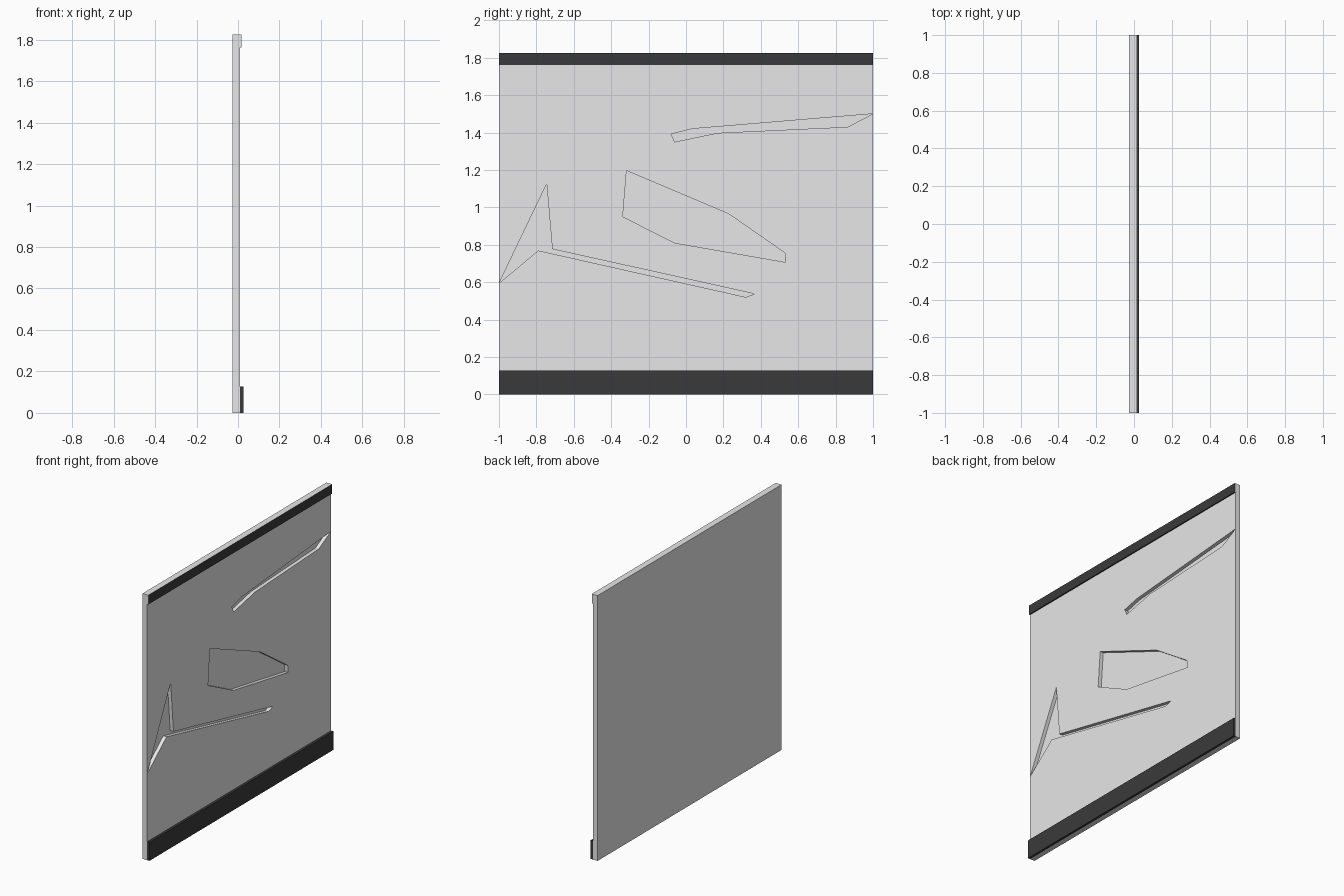
import bpy, bmesh

if "Cube" in bpy.data.objects:
    bpy.data.objects.remove(bpy.data.objects["Cube"])

BACK, FACE, FLOOR = -0.027, 0.009, -0.016   # x of wall back, wall face, recess floor
HEIGHT = 1.826


def material(name, value):
    m = bpy.data.materials.new(name)
    m.diffuse_color = (value, value, value, 1)
    m.use_nodes = True
    m.node_tree.nodes["Principled BSDF"].inputs["Base Color"].default_value = m.diffuse_color
    return m


plaster = material("pale_grey_plaster", 0.8)
dark = material("charcoal_trim", 0.042)


def finish(name, bm, mats):
    bmesh.ops.recalc_face_normals(bm, faces=bm.faces)
    me = bpy.data.meshes.new(name)
    bm.to_mesh(me)
    bm.free()
    for m in mats:
        me.materials.append(m)
    ob = bpy.data.objects.new(name, me)
    bpy.context.collection.objects.link(ob)
    return ob


def ring(bm, pts, x):
    return [bm.verts.new((x, y, z)) for y, z in pts]


def loop_edges(bm, vs):
    return [bm.edges.new((vs[i], vs[(i + 1) % len(vs)])) for i in range(len(vs))]


def bridge(bm, a, b):
    n = len(a)
    for i in range(n):
        j = (i + 1) % n
        bm.faces.new((a[i], a[j], b[j], b[i]))


# Outlines (y, z) of the broken-out recesses
upper_crack = [(-.08, 1.392), (.035, 1.42), (.999, 1.5), (.865, 1.43), (.17, 1.398), (-.06, 1.35)]
middle_chip = [(-.318, 1.196), (.228, .965), (.528, .757), (.532, .707), (-.06, .81), (-.338, .95)]
lower_crack = [(-.999, .595), (-.745, 1.125), (-.715, .777), (.367, .537), (.32, .52), (-.79, .769)]

# Wall panel with recesses
bm = bmesh.new()
outline = [(-1, 0), (1, 0), (1, HEIGHT), (-1, HEIGHT)]
front, back = ring(bm, outline, FACE), ring(bm, outline, BACK)
rims = [ring(bm, p, FACE) for p in (upper_crack, middle_chip, lower_crack)]
edges = loop_edges(bm, front)
for r in rims:
    edges += loop_edges(bm, r)
bmesh.ops.triangle_fill(bm, edges=edges, use_beauty=True, use_dissolve=False, normal=(1, 0, 0))
bridge(bm, front, back)
bm.faces.new(back)
for r in rims:
    floor = [bm.verts.new((FLOOR, v.co.y, v.co.z)) for v in r]
    bridge(bm, r, floor)
    bm.faces.new(floor)
bmesh.ops.triangulate(bm, faces=[f for f in bm.faces if len(f.verts) > 4])
finish("wall_panel", bm, [plaster])


# Trim boards along the bottom and top
def board(name, x1, z0, z1):
    bm = bmesh.new()
    pts = [(-1, z0), (1, z0), (1, z1), (-1, z1)]
    a, b = ring(bm, pts, FACE), ring(bm, pts, x1)
    bridge(bm, a, b)
    bm.faces.new(a)
    bm.faces.new(b)
    return finish(name, bm, [dark, plaster])


board("baseboard", 0.026, 0, 0.128)
top = board("top_trim", 0.017, 1.762, HEIGHT)
# The trim's top and ends keep the wall colour
for p in top.data.polygons:
    if p.normal.z > 0.5 or abs(p.normal.y) > 0.5:
        p.material_index = 1
